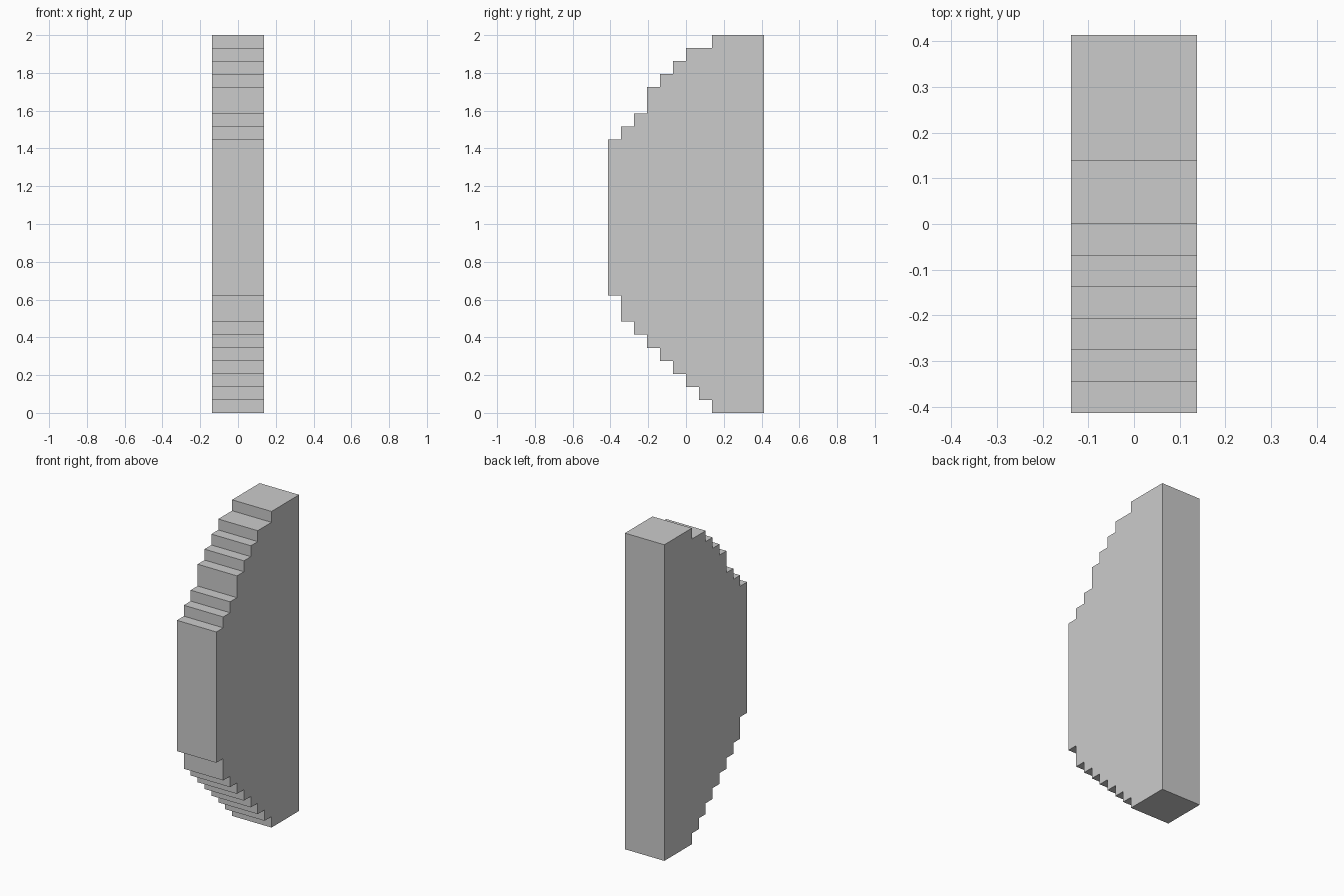
import bpy
import bmesh

if "Cube" in bpy.data.objects:
    bpy.data.objects.remove(bpy.data.objects["Cube"])

U = 2 / 29            # one step of the block grid
HALF_WIDTH = 2 * U
BACK = 6

# Stepped front edge, bottom to top: (y of the step, z where it ends), in grid units
STEPS = [(2, 1), (1, 2), (0, 3), (-1, 4), (-2, 5), (-3, 6), (-4, 7), (-5, 9),
         (-6, 21), (-5, 22), (-4, 23), (-3, 25), (-2, 26), (-1, 27), (0, 28), (2, 29)]

# Side outline: straight back, stepped front
outline = [(BACK, 29), (BACK, 0)]
z = 0
for y, top in STEPS:
    outline += [(y, z), (y, top)]
    z = top

# Extrude the outline across the width
bm = bmesh.new()
side = bm.faces.new([bm.verts.new((-HALF_WIDTH, y * U, z * U)) for y, z in outline])
extruded = bmesh.ops.extrude_face_region(bm, geom=[side])["geom"]
bmesh.ops.translate(bm, vec=(2 * HALF_WIDTH, 0, 0),
                    verts=[g for g in extruded if isinstance(g, bmesh.types.BMVert)])
# Close the starting side if the extrusion removed it
open_edges = [e for e in bm.edges if e.is_boundary]
if open_edges:
    bmesh.ops.holes_fill(bm, edges=open_edges)
bmesh.ops.recalc_face_normals(bm, faces=bm.faces)

mesh = bpy.data.meshes.new("stepped_slab")
bm.to_mesh(mesh)
bm.free()
bpy.context.collection.objects.link(bpy.data.objects.new("stepped_slab", mesh))
